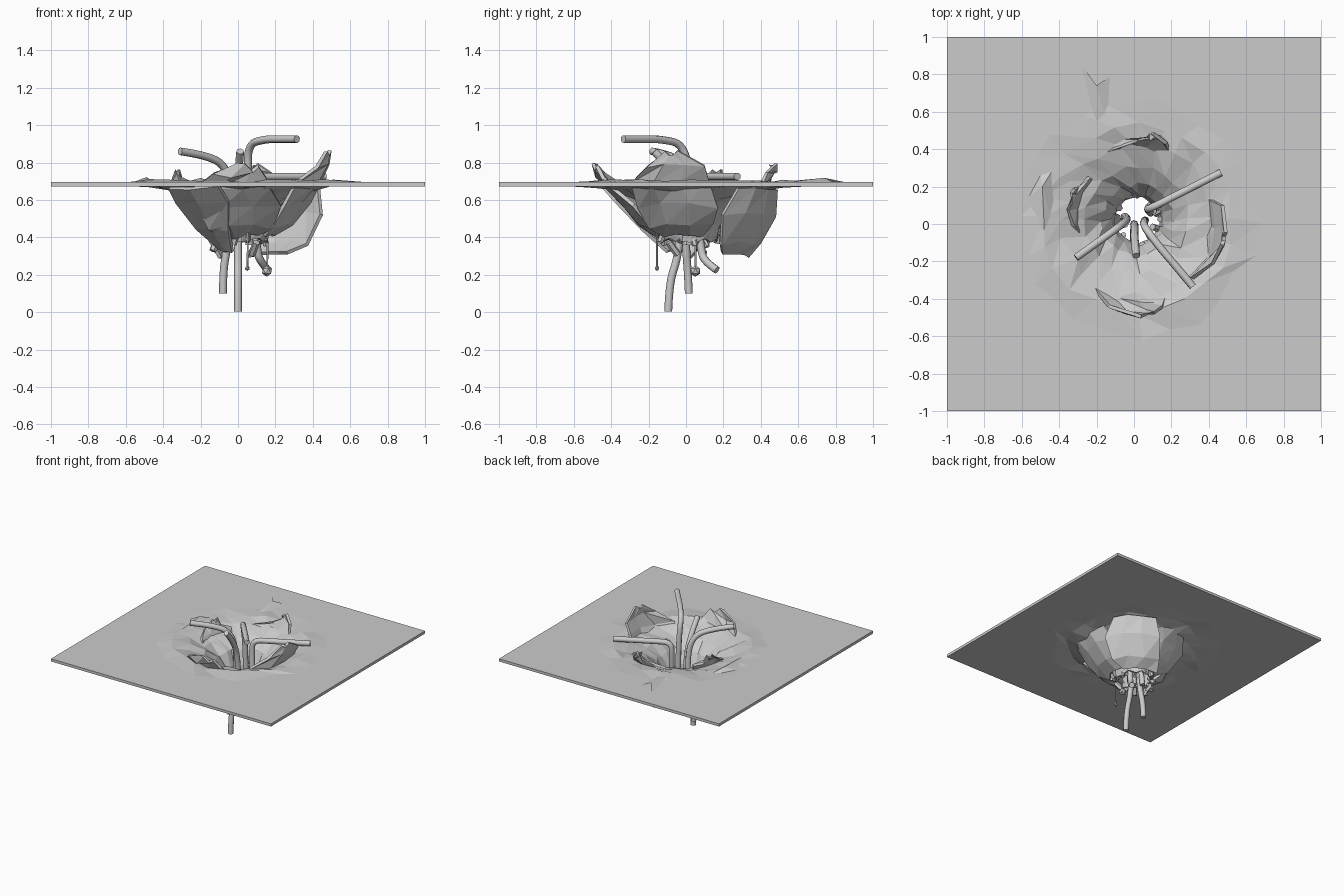
import bpy, bmesh, math, random
from mathutils import Vector

if "Cube" in bpy.data.objects:
    bpy.data.objects.remove(bpy.data.objects["Cube"])
random.seed(4)


def mesh_object(name, verts, faces, thickness=0.0):
    me = bpy.data.meshes.new(name)
    me.from_pydata(verts, [], faces)
    bm = bmesh.new()
    bm.from_mesh(me)
    bmesh.ops.recalc_face_normals(bm, faces=bm.faces)
    bm.to_mesh(me)
    bm.free()
    ob = bpy.data.objects.new(name, me)
    bpy.context.collection.objects.link(ob)
    if thickness:
        if sum(p.normal.z for p in me.polygons) < 0:
            me.flip_normals()
        mod = ob.modifiers.new("thickness", 'SOLIDIFY')
        mod.thickness = thickness
        mod.offset = -1
    return ob


def polar(a, r, z, cx=0.02, cy=0.02):
    a = math.radians(a)
    return (cx + r * math.cos(a), cy + r * math.sin(a), z)


# Square plate punched down into a ragged funnel
N = 24
profile = [(0.12, 0.39), (0.14, 0.47), (0.19, 0.56), (0.28, 0.635),
           (0.40, 0.68), (0.50, 0.70), (0.63, 0.695)]
verts = []
for i, (r, z) in enumerate(profile):
    for k in range(N):
        jr = random.uniform(-.06, .06) * r if i < 6 else random.uniform(-.05, .04)
        jz = random.uniform(-.015, .012) if i < 6 else 0
        verts.append(polar(360 * k / N + random.uniform(-3, 3), r + jr, z + jz))
for k in range(N):
    a = 2 * math.pi * k / N
    c, s = math.cos(a), math.sin(a)
    m = max(abs(c), abs(s))
    verts.append((c / m, s / m, 0.695))
faces = []
for i in range(len(profile)):
    for k in range(N):
        a, b = i * N + k, i * N + (k + 1) % N
        c, d = b + N, a + N
        if i == len(profile) - 1:
            faces.append((a, d, c, b))
        else:
            faces += [(a, d, c), (a, c, b)]
mesh_object("punched_plate", verts, faces, 0.022)


# Torn petals hanging below and poking through the plate: rows of (start, end, radius, z)
def petal(name, rows, cols=4):
    vs, fs = [], []
    for lo, hi, r, z in rows:
        for j in range(cols):
            t = j / (cols - 1)
            vs.append(polar(lo + (hi - lo) * t, r + random.uniform(-.012, .012),
                            z + random.uniform(-.018, .018)))
    for i in range(len(rows) - 1):
        for j in range(cols - 1):
            a = i * cols + j
            fs += [(a, a + 1, a + cols + 1), (a, a + cols + 1, a + cols)]
    return mesh_object(name, vs, fs, 0.02)


petal("right_petal", [(-50, 25, .17, .42), (-55, 28, .27, .47), (-52, 25, .35, .58),
                      (-47, 14, .42, .70), (-30, 10, .46, .78), (-16, -8, .47, .85)])
petal("front_petal", [(-125, -55, .15, .42), (-130, -50, .26, .47), (-132, -55, .35, .57),
                      (-127, -70, .43, .68), (-108, -74, .48, .74), (-92, -80, .50, .78)])
petal("left_petal", [(140, 225, .14, .41), (135, 230, .23, .46), (138, 226, .29, .56),
                     (138, 185, .34, .68), (150, 172, .36, .72), (154, 160, .37, .76)])
petal("back_petal", [(75, 140, .15, .42), (68, 142, .25, .48), (65, 140, .34, .59),
                     (66, 115, .41, .68), (70, 84, .44, .75), (80, 83, .45, .78)])
petal("back_right_petal", [(35, 85, .30, .32), (25, 80, .38, .38),
                           (22, 75, .46, .52), (32, 70, .48, .67)])
petal("front_left_flap", [(205, 250, .12, .34), (205, 255, .25, .45),
                          (210, 260, .40, .60), (215, 255, .47, .675)], 3)
petal("left_lower_flap", [(165, 195, .10, .31), (160, 198, .18, .42),
                          (158, 195, .30, .60), (162, 190, .33, .67)], 3)

# Lifted creases on the plate surface
mesh_object("back_crease", [(-.28, .85, .695), (-.20, .74, .718), (-.13, .79, .695),
                            (-.13, .50, .69), (-.20, .44, .69)],
            [(0, 1, 4), (1, 2, 3), (1, 3, 4)])
mesh_object("left_crease", [(-.50, .26, .695), (-.49, .20, .722), (-.47, -.25, .695),
                            (-.56, .15, .695), (-.44, .28, .69), (-.42, -.05, .68)],
            [(0, 1, 3), (1, 2, 3), (1, 4, 5), (1, 5, 2), (0, 4, 1)])


# Bent pipes through the hole
def pipe(name, pts, radius=0.021):
    cu = bpy.data.curves.new(name, 'CURVE')
    cu.dimensions = '3D'
    cu.bevel_depth = radius
    cu.bevel_resolution = 2
    cu.use_fill_caps = True
    cu.resolution_u = 6
    sp = cu.splines.new('NURBS')
    sp.points.add(len(pts) - 1)
    for p, co in zip(sp.points, pts):
        p.co = (*co, 1)
    sp.order_u = 3
    sp.use_endpoint_u = True
    ob = bpy.data.objects.new(name, cu)
    bpy.context.collection.objects.link(ob)


pipe("upper_pipe_back_right", [(.09, .06, .36), (.07, .08, .62), (.08, .08, .725),
                               (.20, .14, .725), (.465, .275, .725)])
pipe("upper_pipe_front_right", [(.06, .02, .36), (.055, .02, .70), (.05, -.01, .90),
                                (.15, -.14, .925), (.22, -.22, .925), (.315, -.335, .925)])
pipe("upper_pipe_front_left", [(-.05, .04, .36), (-.03, .03, .60), (-.06, 0, .78),
                               (-.17, -.08, .84), (-.31, -.18, .86)])
pipe("upper_pipe_front", [(.0, .0, .36), (.005, .0, .55), (.0, -.05, .74), (.012, -.17, .86)])
pipe("lower_pipe_front", [(0, -.03, .44), (0, -.04, .30), (0, -.09, .16), (0, -.095, .004)])
pipe("lower_pipe_left", [(-.05, .0, .44), (-.06, .0, .33), (-.08, .01, .22), (-.08, .015, .10)])
pipe("lower_pipe_right", [(.10, .07, .43), (.10, .08, .33), (.12, .10, .27), (.16, .165, .225)])


# Thin hanging wires with faceted tips
def wire(name, x, y, top, bottom, size):
    pipe(name, [(x, y, top), (x + .004, y, (top + bottom) / 2), (x, y, bottom)], 0.005)
    bpy.ops.mesh.primitive_ico_sphere_add(subdivisions=1, radius=size, location=(x, y, bottom))
    bpy.context.object.name = name + "_tip"


wire("front_wire", .05, -.155, .48, .235, .014)
wire("right_wire", .155, .05, .42, .22, .03)
wire("left_wire", -.09, .10, .42, .32, .014)

# Broken lumps and stubs around the rim of the hole
for k in range(13):
    a = k * 360 / 13 + random.uniform(-8, 8)
    p = Vector(polar(a, random.uniform(.10, .16), random.uniform(.34, .42)))
    bpy.ops.mesh.primitive_cylinder_add(
        vertices=6, radius=random.uniform(.012, .02), depth=random.uniform(.05, .09), location=p,
        rotation=(random.uniform(-.7, .7), random.uniform(-.7, .7), random.uniform(0, 3)))
    bpy.context.object.name = "rim_debris"
